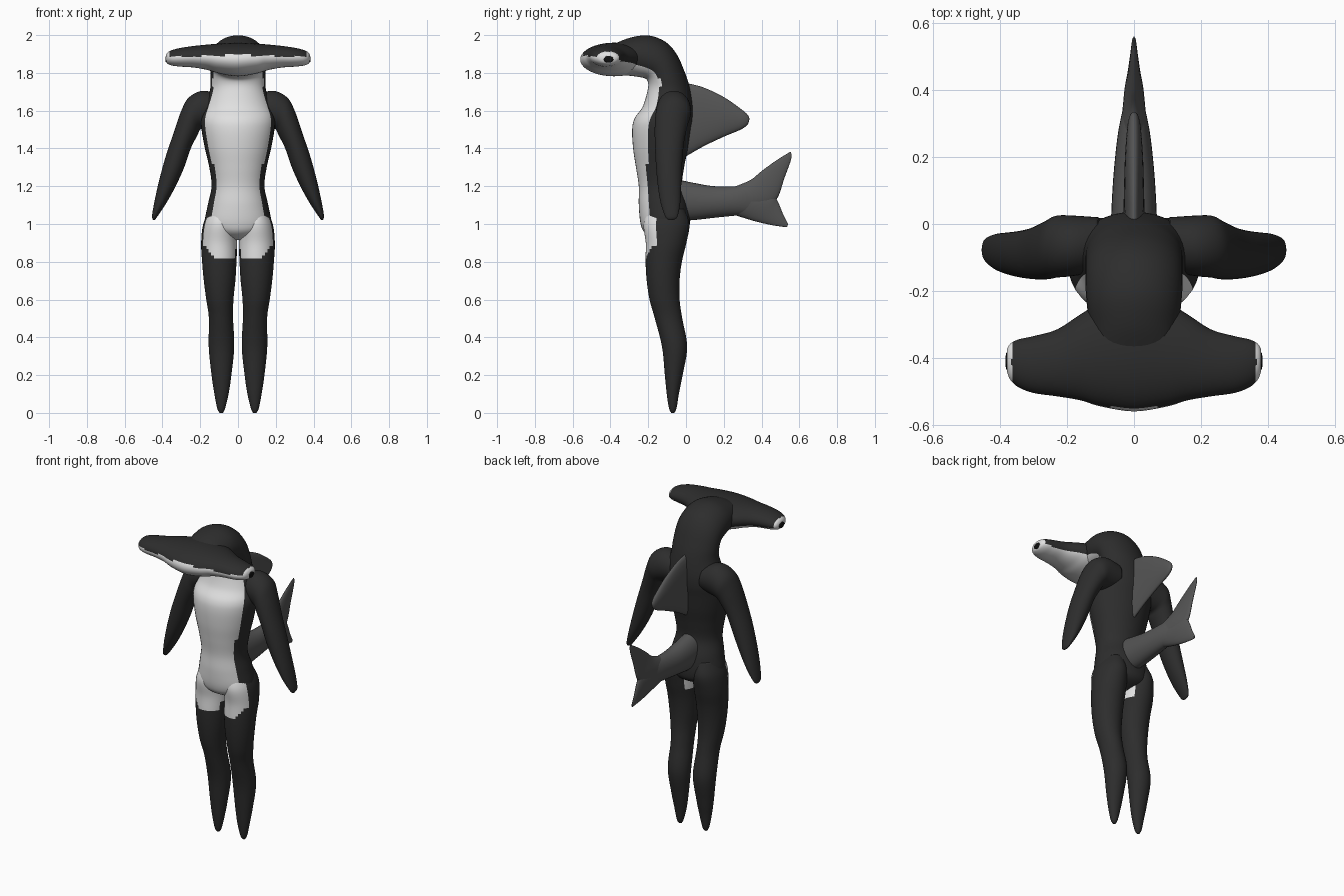
import bpy, bmesh, math
from mathutils import Vector


def material(name, v):
    m = bpy.data.materials.new(name)
    m.diffuse_color = (v, v, v, 1)
    return m


DARK = material("charcoal skin", 0.026)
WHITE = material("pale belly", 0.75)
GREY = material("grey fin", 0.09)
BLACK = material("black eye", 0.005)


def spline(a, b, c, d, t):
    return 0.5 * (2 * b + (c - a) * t + (2 * a - 5 * b + 4 * c - d) * t * t
                  + (3 * b - a - 3 * c + d) * t ** 3)


def loft(name, rings, mats, rule=None, segs=40, steps=6):
    """Skin smooth elliptical rings, each (centre, axis a, axis b)."""
    n, dense = len(rings), []
    for i in range(n - 1):
        ks = [rings[max(i - 1, 0)], rings[i], rings[i + 1], rings[min(i + 2, n - 1)]]
        for s in range(steps):
            dense.append([spline(*[k[j] for k in ks], s / steps) for j in range(3)])
    dense.append(rings[-1])
    bm = bmesh.new()
    loops = []
    for c, a, b in dense:
        angles = [2 * math.pi * k / segs for k in range(segs)]
        loops.append([bm.verts.new(c + a * math.cos(t) + b * math.sin(t)) for t in angles])
    for l0, l1 in zip(loops, loops[1:]):
        for k in range(segs):
            m = (k + 1) % segs
            bm.faces.new((l0[k], l0[m], l1[m], l1[k]))
    bm.faces.new(loops[0])
    bm.faces.new(loops[-1])
    bmesh.ops.recalc_face_normals(bm, faces=bm.faces[:])
    for f in bm.faces:
        f.smooth = True
        if rule:
            f.material_index = int(rule(f.calc_center_median()))
    me = bpy.data.meshes.new(name)
    bm.to_mesh(me)
    bm.free()
    for m in mats:
        me.materials.append(m)
    ob = bpy.data.objects.new(name, me)
    bpy.context.collection.objects.link(ob)
    return ob


def side_ring(y0, z0, y1, z1, half, x=0.0):
    """Ring spanning two points of the side profile, with a half width in x."""
    p, q = Vector((x, y0, z0)), Vector((x, y1, z1))
    return (p + q) / 2, (p - q) / 2, Vector((half, 0, 0))


# Height against depth of the belly colour border
BORDER = [(0.9, -0.05), (0.96, -0.16), (1.0, -0.18), (1.2, -0.21), (1.5, -0.2),
          (1.6, -0.165), (1.75, -0.13), (1.8, -0.16), (1.857, -0.3), (1.895, -0.56)]


def belly(p):
    if p.z <= BORDER[0][0]:
        return True
    for (z0, y0), (z1, y1) in zip(BORDER, BORDER[1:]):
        if p.z <= z1:
            return p.y < y0 + (y1 - y0) * (p.z - z0) / (z1 - z0)
    return False


def thigh(p):
    front = p.y < -0.16 and p.z > 0.81 + max(0, abs(p.x) - 0.12) * 1.3
    crotch = abs(p.x) < 0.05 and p.z > 0.86 and p.y < -0.03
    return front or crotch


# Torso, neck and centre of the head
body = [(-0.15, .915, -0.07, .915, .05), (-0.215, .95, 0, .95, .13), (-0.24, 1.0, .02, 1.0, .175),
        (-0.25, 1.1, .012, 1.1, .16), (-0.25, 1.2, -0.02, 1.2, .14), (-0.265, 1.3, -0.01, 1.3, .152),
        (-0.28, 1.4, .01, 1.4, .175), (-0.285, 1.5, .025, 1.5, .193), (-0.272, 1.56, .035, 1.56, .195),
        (-0.23, 1.62, .035, 1.63, .175), (-0.205, 1.70, .02, 1.72, .148),
        (-0.2, 1.745, -0.005, 1.80, .145), (-0.215, 1.77, -0.05, 1.90, .145),
        (-0.26, 1.78, -0.11, 1.965, .145), (-0.30, 1.785, -0.20, 1.998, .14),
        (-0.36, 1.79, -0.30, 1.985, .13), (-0.44, 1.81, -0.40, 1.945, .13),
        (-0.51, 1.835, -0.50, 1.91, .09), (-0.555, 1.865, -0.555, 1.885, .02)]
loft("torso_and_neck", [side_ring(*r) for r in body], [DARK, WHITE], belly)

# Wide hammer head, lofted from tip to tip: x, front, back, bottom, top
half = [(0, -0.56, -0.2, 1.782, 1.96), (.1, -0.545, -0.235, 1.797, 1.955),
        (.16, -0.527, -0.27, 1.815, 1.95), (.23, -0.515, -0.315, 1.828, 1.943),
        (.3, -0.505, -0.335, 1.833, 1.933), (.345, -0.488, -0.345, 1.838, 1.922),
        (.37, -0.465, -0.358, 1.847, 1.91), (.38, -0.44, -0.375, 1.858, 1.898)]
hammer = []
for x, yf, yb, zb, zt in [(-r[0], *r[1:]) for r in half[:0:-1]] + half:
    hammer.append((Vector((x, (yf + yb) / 2, (zb + zt) / 2)),
                   Vector((0, (yf - yb) / 2, 0)), Vector((0, 0, (zt - zb) / 2))))
loft("hammer_head", hammer, [DARK, WHITE],
     lambda p: belly(p) or (abs(p.x) > 0.362 and p.z < 1.912))

# Limbs: leg rows are z, front, back, inner x, outer x
leg = [(1.08, -0.2, -0.01, .03, .15), (1.0, -0.225, .018, .008, .184), (.9, -0.213, .002, .005, .195),
       (.8, -0.214, -0.022, .008, .19), (.7, -0.208, -0.034, .014, .181), (.6, -0.193, -0.034, .024, .168),
       (.5, -0.165, -0.02, .026, .154), (.35, -0.127, .006, .02, .155), (.2, -0.112, -0.018, .035, .14),
       (.1, -0.102, -0.038, .05, .125), (.025, -0.09, -0.05, .068, .11), (0, -0.078, -0.062, .08, .098)]
# Arm rows are inner x, z, outer x, z, front, back
arm = [(.10, 1.53, .11, 1.69, -0.14, .02), (.17, 1.51, .19, 1.705, -0.155, .025),
       (.2, 1.5, .26, 1.67, -0.16, .025), (.215, 1.47, .3, 1.6, -0.165, .01),
       (.25, 1.4, .345, 1.47, -0.165, -0.01), (.285, 1.3, .385, 1.35, -0.16, -0.02),
       (.33, 1.2, .42, 1.22, -0.15, -0.025), (.38, 1.11, .442, 1.12, -0.135, -0.03),
       (.43, 1.035, .455, 1.045, -0.11, -0.045), (.442, 1.02, .45, 1.022, -0.09, -0.07)]
for s, side in ((-1, "left"), (1, "right")):
    loft(side + "_leg", [side_ring(f, z, b, z, (o - i) / 2, s * (i + o) / 2)
                         for z, f, b, i, o in leg], [DARK, WHITE], thigh)
    rings = []
    for xi, zi, xo, zo, f, b in arm:
        p, q = Vector((s * xi, (f + b) / 2, zi)), Vector((s * xo, (f + b) / 2, zo))
        rings.append(((p + q) / 2, (p - q) / 2, Vector((0, (b - f) / 2, 0))))
    loft(side + "_arm", rings, [DARK])
    # Flat eye disc on each tip of the head
    eye = [(Vector((s * x, -0.41, 1.872)), Vector((0, r, 0)), Vector((0, 0, r * 0.7)))
           for x, r in ((.378, .026), (.382, .024), (.384, .012))]
    loft(side + "_eye", eye, [BLACK], segs=16, steps=2)

# Dorsal fin, tail stalk and the two tail lobes
fins = {
    "dorsal_fin": [(-0.03, 1.75, -0.03, 1.34, .035), (.03, 1.74, .02, 1.37, .032),
                   (.1, 1.72, .1, 1.415, .03), (.2, 1.672, .2, 1.462, .027),
                   (.29, 1.61, .29, 1.50, .02), (.325, 1.58, .325, 1.525, .012),
                   (.335, 1.56, .335, 1.55, .003)],
    "tail_stalk": [(-0.06, 1.24, -0.06, 1.02, .07), (.03, 1.22, .03, 1.02, .068),
                   (.15, 1.2, .15, 1.033, .061), (.27, 1.2, .27, 1.045, .048),
                   (.36, 1.205, .36, 1.05, .03), (.45, 1.18, .45, 1.08, .012)],
    "upper_tail_lobe": [(.25, 1.195, .3, 1.06, .04), (.34, 1.232, .43, 1.09, .03),
                        (.4, 1.28, .485, 1.14, .02), (.48, 1.338, .52, 1.24, .012),
                        (.54, 1.375, .553, 1.33, .006), (.555, 1.382, .56, 1.365, .002)],
    "lower_tail_lobe": [(.25, 1.05, .3, 1.18, .04), (.36, 1.016, .45, 1.16, .026),
                        (.44, .997, .485, 1.12, .016), (.5, .987, .515, 1.05, .008),
                        (.535, .983, .54, 1.0, .003)],
}
for name, rows in fins.items():
    loft(name, [side_ring(*r) for r in rows], [GREY], segs=28)
